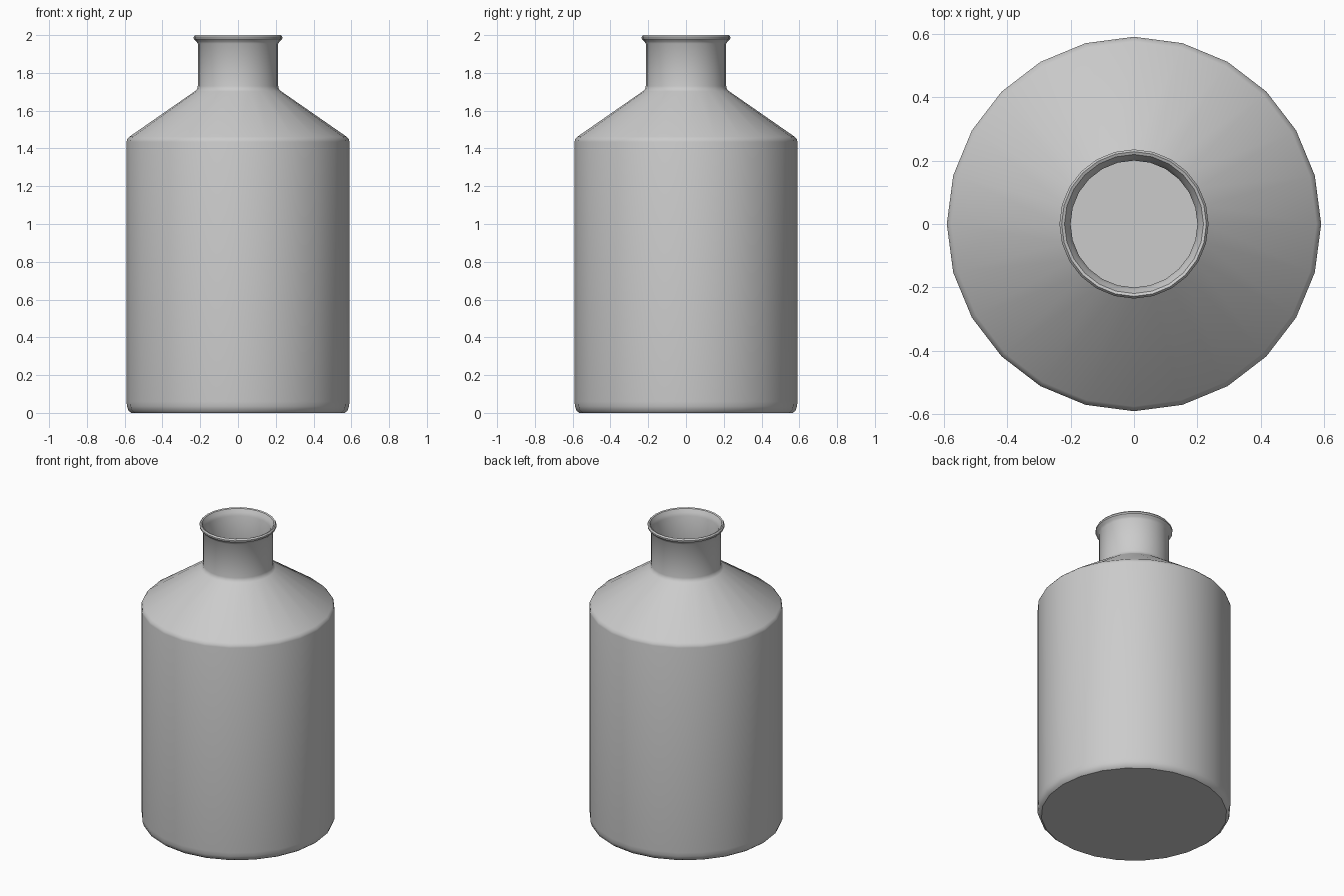
import bpy, bmesh
from math import cos, sin, pi, radians

if "Cube" in bpy.data.objects:
    bpy.data.objects.remove(bpy.data.objects["Cube"])

SIDES = 24

# (radius, height) profile: outside from base centre up, over the lip, down the inside
profile = [
    (0, 0), (0.565, 0), (0.58, 0.012), (0.588, 0.035),          # base
    (0.59, 0.06), (0.59, 1.435), (0.587, 1.448), (0.575, 1.462), # body
    (0.228, 1.703), (0.217, 1.713), (0.213, 1.73),               # shoulder
    (0.213, 1.955), (0.221, 1.967), (0.234, 1.98), (0.235, 1.99), # neck
    (0.228, 2.0), (0.219, 1.996), (0.208, 1.975), (0.2, 1.955),  # lip
    (0.2, 1.725), (0.205, 1.705), (0.218, 1.69),                 # inner neck
    (0.565, 1.45), (0.575, 1.435), (0.575, 0.04), (0.56, 0.015), (0, 0.015),
]

# Bottle: lathe the profile round z
bm = bmesh.new()
rings = []
for r, z in profile:
    if r == 0:
        rings.append([bm.verts.new((0, 0, z))])
    else:
        rings.append([bm.verts.new((r * cos(2 * pi * i / SIDES), r * sin(2 * pi * i / SIDES), z))
                      for i in range(SIDES)])
for a, b in zip(rings, rings[1:]):
    for i in range(SIDES):
        j = (i + 1) % SIDES
        if len(a) == 1:
            bm.faces.new((a[0], b[j], b[i]))
        elif len(b) == 1:
            bm.faces.new((a[i], a[j], b[0]))
        else:
            bm.faces.new((a[i], a[j], b[j], b[i]))
bmesh.ops.recalc_face_normals(bm, faces=bm.faces[:])

mesh = bpy.data.meshes.new("bottle")
bm.to_mesh(mesh)
bm.free()
bottle = bpy.data.objects.new("bottle", mesh)
bpy.context.collection.objects.link(bottle)
bpy.context.view_layer.objects.active = bottle
bottle.select_set(True)
bpy.ops.object.shade_smooth_by_angle(angle=radians(35))
